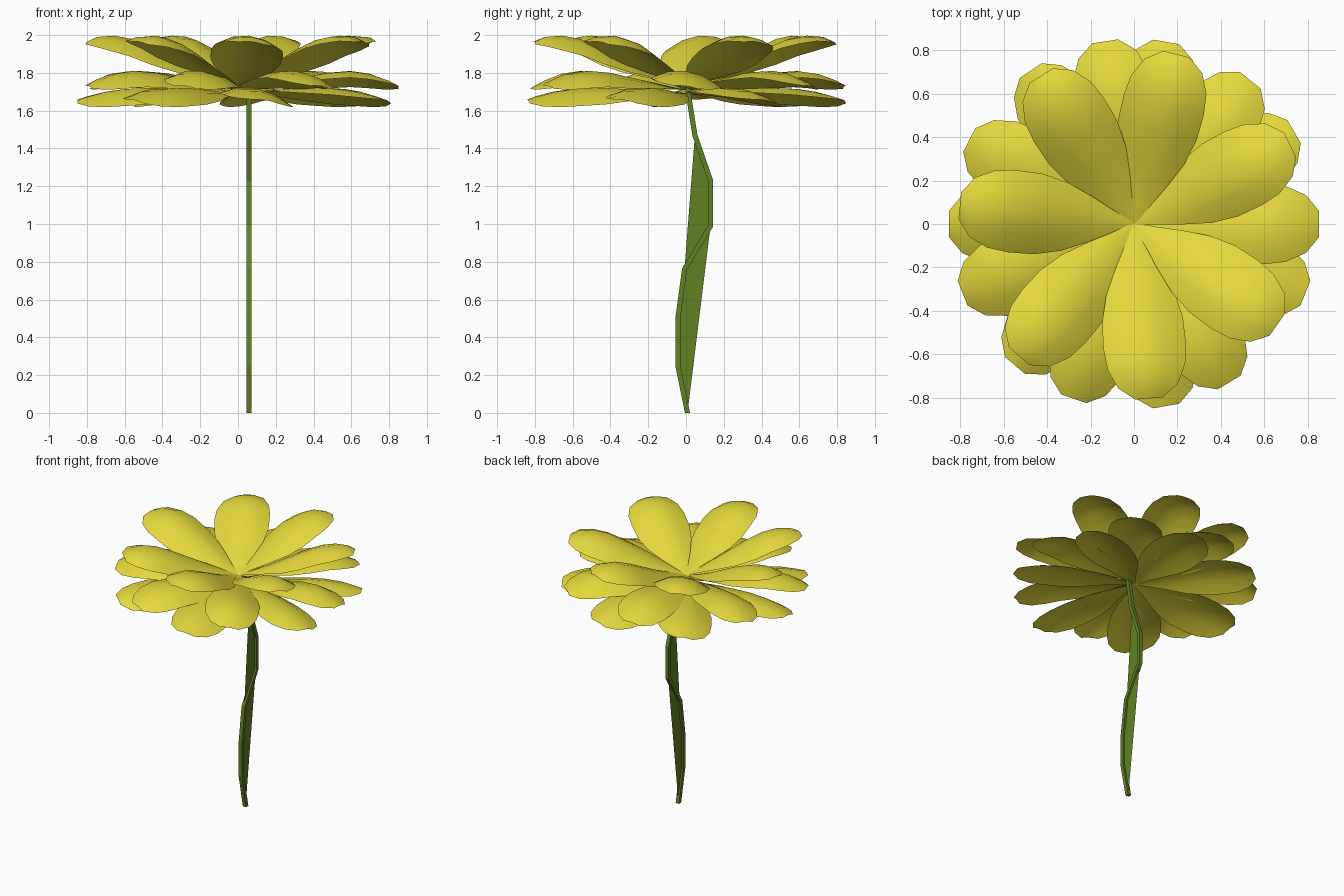
import bpy, bmesh, math
from mathutils import Vector

if "Cube" in bpy.data.objects:
    bpy.data.objects.remove(bpy.data.objects["Cube"])

def material(name, rgb):
    m = bpy.data.materials.new(name)
    m.diffuse_color = (*rgb, 1)
    m.use_nodes = True
    m.node_tree.nodes["Principled BSDF"].inputs["Base Color"].default_value = m.diffuse_color
    return m

yellow = material("petal yellow", (0.78, 0.69, 0.045))
green = material("stem green", (0.12, 0.22, 0.017))

def finish(bm, name, mat, smooth):
    me = bpy.data.meshes.new(name)
    bm.to_mesh(me)
    bm.free()
    me.materials.append(mat)
    for p in me.polygons:
        p.use_smooth = smooth
    ob = bpy.data.objects.new(name, me)
    bpy.context.collection.objects.link(ob)
    return ob

# Petal outline: distance along the petal and relative half width
ALONG = [0, .12, .25, .4, .55, .7, .82, .93, 1]
WIDTH = [.03, .27, .55, .83, .98, 1, .94, .72, .33]
ACROSS = [-1, -.5, 0, .5, 1]

def petal_ring(name, angles, length, half, heights, drop, twist):
    """Ring of arched petals; edges hang by drop, twist lifts the clockwise edge."""
    bm = bmesh.new()
    for a in angles:
        out = Vector((math.cos(math.radians(a)), math.sin(math.radians(a)), 0))
        side = Vector((-out.y, out.x, 0))
        rows = []
        for t, w, z in zip(ALONG, WIDTH, heights):
            rows.append([bm.verts.new(out * t * length + side * u * w * half
                         + Vector((0, 0, z - drop * (u * w) ** 2 - twist * u * w)))
                         for u in ACROSS])
        for r0, r1 in zip(rows, rows[1:]):
            for i in range(len(ACROSS) - 1):
                bm.faces.new((r0[i], r1[i], r1[i + 1], r0[i + 1]))
    return finish(bm, name, yellow, True)

petal_ring("upper_petals", [27, 76, 122, 174, 229, 275, 325], .805, .19,
           [1.73, 1.765, 1.81, 1.87, 1.93, 1.98, 1.997, 1.99, 1.965], .07, .02)
petal_ring("middle_petals", [0, 51, 99, 153, 202, 251, 301], .85, .185,
           [1.71, 1.725, 1.75, 1.775, 1.80, 1.81, 1.795, 1.76, 1.73], .06, .025)
petal_ring("lower_petals", [30, 80, 124, 180, 230, 280, 338], .85, .185,
           [1.69, 1.695, 1.705, 1.715, 1.72, 1.715, 1.70, 1.675, 1.655], .06, .03)

# Stem: square tube along a bent path in the y-z plane
X, R = .058, .0135
PATH = [(.008, 0), (-.043, .25), (-.043, .5), (-.008, .76), (.13, .99),
        (.13, 1.23), (.047, 1.47), (.008, 1.72)]
bm = bmesh.new()
rings = []
for i, (y, z) in enumerate(PATH):
    a, b = PATH[max(i - 1, 0)], PATH[min(i + 1, len(PATH) - 1)]
    d = Vector((b[0] - a[0], b[1] - a[1])).normalized()
    n = Vector((d.y, -d.x)) * R
    if i == 0:
        n = Vector((R, 0))
    rings.append([bm.verts.new((X + sx * R, y + sn * n.x, z + sn * n.y))
                  for sx, sn in ((-1, -1), (1, -1), (1, 1), (-1, 1))])
for r0, r1 in zip(rings, rings[1:]):
    for k in range(4):
        bm.faces.new((r0[k], r0[(k + 1) % 4], r1[(k + 1) % 4], r1[k]))
bm.faces.new(rings[0][::-1])
bm.faces.new(rings[-1])
finish(bm, "stem", green, False)

# Thin webs filling the two bends of the stem
bm = bmesh.new()
for pts in (PATH[:5], PATH[3:7]):
    bm.faces.new([bm.verts.new((X, y, z)) for y, z in pts])
finish(bm, "stem_web", green, False)
